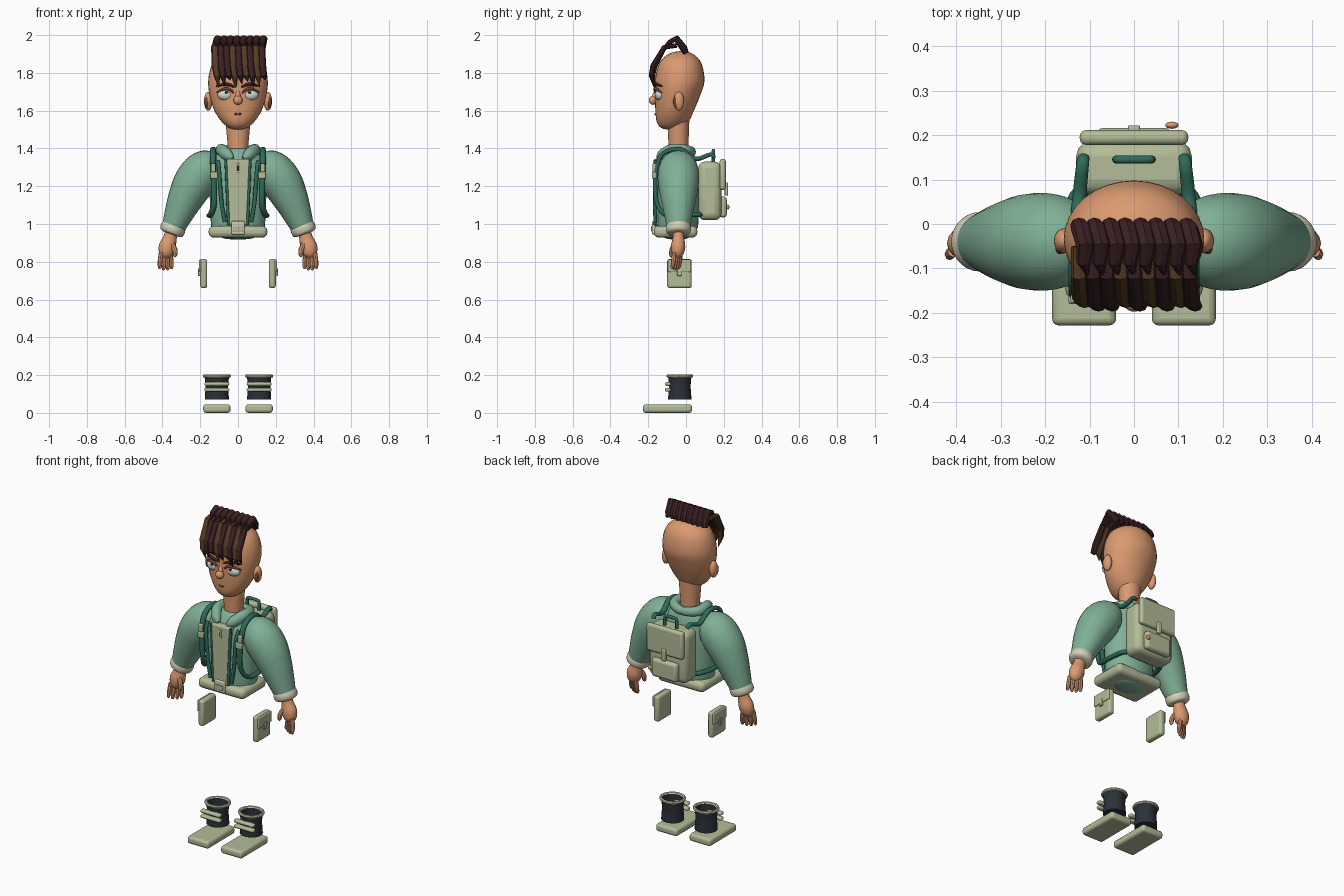
import bpy, bmesh, math
from mathutils import Vector, Matrix

cube = bpy.data.objects.get("Cube")
if cube:
    bpy.data.objects.remove(cube, do_unlink=True)


def material(name, code):
    def lin(c):
        return c / 12.92 if c <= 0.04045 else ((c + 0.055) / 1.055) ** 2.4
    col = [lin(int(code[i:i + 2], 16) / 255) for i in (0, 2, 4)] + [1]
    m = bpy.data.materials.new(name)
    m.use_nodes = True
    m.diffuse_color = col
    m.node_tree.nodes["Principled BSDF"].inputs["Base Color"].default_value = col
    return m


skin = material("skin", "DB9A70")
green = material("jacket_green", "80B096")
sage = material("sage_canvas", "B3BC98")
teal = material("dark_teal_strap", "2F6B59")
hair = material("dark_hair", "3B2023")
streak = material("brown_hair", "553C24")
navy = material("boot_navy", "2A3138")
cream = material("cream_trim", "D2CDB4")
white = material("eye_white", "D0D8D0")
brown = material("deep_brown", "74452F")


def finish(name, bm, mat, smooth=True, bevel=0):
    bmesh.ops.recalc_face_normals(bm, faces=bm.faces)
    me = bpy.data.meshes.new(name)
    bm.to_mesh(me)
    bm.free()
    me.materials.append(mat)
    ob = bpy.data.objects.new(name, me)
    bpy.context.collection.objects.link(ob)
    if bevel:
        mod = ob.modifiers.new("Rounding", 'BEVEL')
        mod.width, mod.segments = bevel, 3
    if smooth:
        bpy.ops.object.select_all(action='DESELECT')
        ob.select_set(True)
        bpy.context.view_layer.objects.active = ob
        bpy.ops.object.shade_smooth_by_angle(angle=math.radians(40))
    return ob


def box(name, lo, hi, mat, bevel=0.012, taper=1.0):
    """Rounded box between two corners; taper narrows the bottom in x."""
    lo, hi = Vector(lo), Vector(hi)
    bm = bmesh.new()
    bmesh.ops.create_cube(bm, size=1)
    for v in bm.verts:
        if v.co.z < 0:
            v.co.x *= taper
        v.co = (lo + hi) / 2 + v.co * (hi - lo)
    return finish(name, bm, mat, True, bevel)


def ball(name, loc, radii, mat):
    bm = bmesh.new()
    bmesh.ops.create_uvsphere(bm, u_segments=24, v_segments=14, radius=1)
    bmesh.ops.transform(bm, verts=bm.verts,
                        matrix=Matrix.Translation(loc) @ Matrix.Diagonal((*radii, 1)))
    return finish(name, bm, mat)


def resample(rows, steps):
    """Catmull-Rom interpolation of rows of numbers."""
    rows = [Vector(r) for r in rows]
    out = []
    for i in range(len(rows) - 1):
        b, c = rows[i], rows[i + 1]
        a, d = rows[max(i - 1, 0)], rows[min(i + 2, len(rows) - 1)]
        for k in range(steps):
            t = k / steps
            out.append(b + (c - a) * (t / 2) + (2 * a - 5 * b + 4 * c - d) * (t * t / 2)
                       + (3 * b - a - 3 * c + d) * (t ** 3 / 2))
    return out + [rows[-1]]


def skin_rings(name, rings, mat, smooth=True):
    bm = bmesh.new()
    loops = [[bm.verts.new(p) for p in ring] for ring in rings]
    n = len(loops[0])
    for a, b in zip(loops, loops[1:]):
        for i in range(n):
            bm.faces.new((a[i], a[(i + 1) % n], b[(i + 1) % n], b[i]))
    bm.faces.new(loops[0])
    bm.faces.new(loops[-1])
    return finish(name, bm, mat, smooth)


def loft(name, rows, mat, x=0, steps=4, sides=32):
    """Level elliptical rings from rows of (z, centre y, x radius, y radius)."""
    turn = [2 * math.pi * i / sides for i in range(sides)]
    return skin_rings(name, [[(x + max(rx, .001) * math.cos(a), cy + max(ry, .001) * math.sin(a), z)
                              for a in turn] for z, cy, rx, ry in resample(rows, steps)], mat)


def tube(name, rows, mat, wide=1.0, steps=4, sides=12, smooth=True, side=(0, 1, 0)):
    """Round sweep along rows of (x, y, z, radius); wide stretches it along side."""
    pts = resample(rows, steps)
    rings = []
    for i, p in enumerate(pts):
        t = (pts[min(i + 1, len(pts) - 1)] - pts[max(i - 1, 0)]).to_3d().normalized()
        u = Vector(side)
        u = (u - t * u.dot(t)).normalized()
        v = t.cross(u)
        r = max(p[3], .001)
        rings.append([p.to_3d() + u * (r * wide * math.cos(a)) + v * (r * math.sin(a))
                      for a in (2 * math.pi * k / sides for k in range(sides))])
    return skin_rings(name, rings, mat, smooth)


# Head and neck
loft("head", [(1.498, -.085, 0, 0), (1.508, -.085, .045, .045), (1.54, -.072, .085, .083),
              (1.60, -.06, .125, .102), (1.68, -.045, .15, .12), (1.75, -.034, .158, .131),
              (1.82, -.031, .147, .122), (1.87, -.029, .12, .1), (1.905, -.027, .065, .055),
              (1.916, -.027, 0, 0)], skin)
loft("neck", [(1.33, -.04, .05, .05), (1.42, -.04, .055, .053), (1.56, -.04, .068, .058)], skin)
ball("nose", (0, -.175, 1.655), (.024, .022, .024), skin)
tube("nose_bridge", [(0, -.15, 1.72, .01), (0, -.172, 1.66, .015)], skin)
tube("mouth", [(-.038, -.142, 1.587, .003), (0, -.163, 1.581, .005), (.038, -.142, 1.587, .003)],
     brown, side=(0, 0, 1))

# Jacket body
loft("jacket_body", [(.917, -.05, 0, 0), (.925, -.05, .08, .06), (.96, -.05, .13, .098),
                     (1.0, -.045, .143, .11), (1.15, -.045, .15, .112), (1.28, -.045, .15, .108),
                     (1.35, -.043, .13, .092), (1.39, -.04, .085, .07), (1.40, -.04, .05, .05)], green)
box("front_panel", (-.063, -.17, .99), (.063, -.12, 1.345), sage, .01, .8)
box("zip_pull", (-.009, -.176, 1.27), (.009, -.168, 1.32), cream, .003)
box("zip_pull_slot", (-.004, -.178, 1.28), (.004, -.174, 1.31), brown, .001)
box("waist_belt", (-.155, -.17, .928), (.155, .06, .99), sage, .025)
box("belt_buckle", (-.035, -.18, .945), (.035, -.16, 1.015), cream, .006)
box("belt_buckle_plate", (-.027, -.184, .96), (.027, -.176, .99), sage, .003)

# Backpack
box("backpack_body", (-.13, .065, 1.02), (.13, .187, 1.33), sage, .035)
box("backpack_flap", (-.122, .178, 1.18), (.122, .211, 1.345), sage, .014)
box("backpack_pocket", (-.085, .175, 1.035), (.085, .216, 1.145), sage, .016)
box("backpack_clasp", (-.014, .205, 1.15), (.014, .222, 1.22), sage, .005)
ball("backpack_button", (.085, .222, 1.09), (.015, .008, .013), skin)
tube("backpack_handle", [(-.04, .145, 1.32, .009), (-.039, .145, 1.375, .009),
                         (-.028, .145, 1.387, .009), (.028, .145, 1.387, .009),
                         (.039, .145, 1.375, .009), (.04, .145, 1.32, .009)], teal, side=(0, 1, 0))

for s, tag in ((1, "left_"), (-1, "right_")):
    # Ears and eyes
    ball(tag + "ear", (s * .158, -.038, 1.65), (.022, .028, .05), skin)
    ball(tag + "ear_hollow", (s * .166, -.054, 1.645), (.011, .014, .032), brown)
    ball(tag + "eye", (s * .065, -.138, 1.683), (.043, .027, .03), white)
    ball(tag + "pupil", (s * .062, -.161, 1.697), (.008, .006, .008), hair)
    tube(tag + "upper_lid", [(s * .02, -.158, 1.69, .004), (s * .04, -.166, 1.71, .007),
                             (s * .07, -.16, 1.716, .008), (s * .112, -.13, 1.696, .004)],
         brown, side=(0, 0, 1))
    tube(tag + "eyebrow", [(s * .018, -.163, 1.725, .005), (s * .06, -.163, 1.74, .009),
                           (s * .115, -.125, 1.73, .004)], hair, side=(0, 0, 1))

    # Sleeve, cuff and collar
    tube(tag + "sleeve", [(s * .105, -.04, 1.305, .06), (s * .135, -.04, 1.30, .092),
                          (s * .185, -.04, 1.277, .108), (s * .235, -.04, 1.215, .108),
                          (s * .28, -.04, 1.13, .093), (s * .315, -.04, 1.05, .076),
                          (s * .345, -.04, .975, .06)], green, sides=28, steps=5)
    tube(tag + "cuff", [(s * .336, -.04, .998, .05), (s * .338, -.04, .995, .062),
                        (s * .345, -.04, .975, .067), (s * .353, -.04, .955, .062),
                        (s * .356, -.04, .947, .045)], cream, sides=28)
    tube(tag + "collar", [(s * .03, -.145, 1.345, .012), (s * .055, -.125, 1.365, .028),
                          (s * .085, -.075, 1.39, .03), (s * .085, -.01, 1.39, .028),
                          (s * .04, .025, 1.385, .024), (0, .03, 1.38, .022)], green,
         side=(0, 0, 1), wide=1.1)

    # Hand with fingers and thumb
    tube(tag + "hand", [(s * .352, -.04, .96, .033), (s * .36, -.04, .925, .036),
                        (s * .374, -.042, .88, .045), (s * .382, -.046, .84, .036),
                        (s * .384, -.048, .82, .015)], skin, wide=.85, sides=16)
    for i in range(4):
        f = i - 1.5
        x, y, z = .383 + .016 * f, -.05 - .011 * f, .752 + .006 * abs(f)
        tube(tag + "finger_%d" % (i + 1), [(s * x, y + .004, .85, .012), (s * (x + .004 * f), y, .80, .0125),
                                           (s * (x + .005 * f), y - .006, z + .008, .009),
                                           (s * (x + .005 * f), y - .007, z, .002)], skin, sides=8)
    tube(tag + "thumb", [(s * .352, -.06, .90, .012), (s * .335, -.073, .865, .014),
                         (s * .333, -.078, .835, .011), (s * .333, -.078, .824, .002)], skin, sides=8)

    # Backpack straps, clips and panel piping
    tube(tag + "shoulder_strap", [(s * .113, .15, 1.35, .01), (s * .116, .13, 1.368, .011),
                                  (s * .124, .05, 1.345, .012), (s * .13, -.03, 1.395, .012),
                                  (s * .132, -.12, 1.375, .012), (s * .131, -.155, 1.30, .012),
                                  (s * .127, -.162, 1.18, .012), (s * .128, -.15, 1.10, .012),
                                  (s * .145, -.11, 1.05, .012), (s * .152, -.04, 1.045, .012),
                                  (s * .135, .05, 1.05, .013), (s * .11, .08, 1.05, .012)],
         teal, side=(s, .02, .03), wide=1.3)
    tube(tag + "chest_strap", [(s * .105, -.14, 1.335, .009), (s * .1, -.163, 1.28, .011),
                               (s * .088, -.163, 1.12, .011), (s * .07, -.163, 1.01, .01)],
         teal, side=(1, 0, 0))
    box(tag + "strap_clip", (s * .127 - .02, -.18, 1.24), (s * .127 + .02, -.158, 1.275), sage, .005)
    box(tag + "strap_pad", (s * .131 - .012, -.178, 1.275), (s * .131 + .012, -.155, 1.32), sage, .005)
    tube(tag + "panel_piping", [(s * .064, -.163, 1.34, .008), (s * .05, -.165, .995, .008)],
         teal, side=(1, 0, 0))

    # Hip pouch
    a, b = sorted((s * .163, s * .2))
    box(tag + "pouch", (a, -.1, .66), (b, .03, .815), sage, .014)
    a, b = sorted((s * .195, s * .207))
    box(tag + "pouch_flap", (a, -.097, .745), (b, .027, .812), sage, .005)
    a, b = sorted((s * .2, s * .211))
    box(tag + "pouch_clasp", (a, -.047, .725), (b, -.023, .765), sage, .003)

    # Boot
    x = s * .112
    box(tag + "sole", (x - .072, -.228, 0), (x + .072, .032, .045), sage, .015)
    loft(tag + "boot_shaft", [(.07, -.033, .064, .062), (.09, -.033, .063, .061), (.14, -.033, .059, .057),
                              (.195, -.033, .065, .062), (.195, -.033, .056, .053),
                              (.085, -.033, .052, .05)], navy, x, steps=1)
    ring = [(x + .066 * math.cos(t), -.033 + .062 * math.sin(t), .195, .009)
            for t in (2 * math.pi * k / 32 for k in range(33))]
    tube(tag + "boot_rim", ring, cream, steps=1, sides=8, side=(0, 0, 1))
    for z in (.122, .153):
        box(tag + "boot_strap", (x - .066, -.112, z - .01), (x + .066, -.08, z + .01), sage, .009)

# Swept crest on top of the head
for i in range(8):
    x = -.125 + .0345 * i
    tube("crest_lock_%d" % (i + 1), [(x, .0, 1.905, .016), (x + .006, -.012, 1.93, .02),
                                     (x + .018, -.052, 1.982, .019), (x + .012, -.085, 1.963, .014),
                                     (x + .022, -.12, 1.937, .001)],
         hair, wide=1.15, steps=1, sides=8, smooth=False, side=(1, 0, 0))

# Fringe hanging over the forehead, with a few lighter locks set behind
for i in range(9):
    x = -.125 + .031 * i
    light = i in (0, 3, 5, 7)
    back = .008 if light else 0
    drop = .02 * (i % 3) - .008 * (i % 2)
    tube("fringe_lock_%d" % (i + 1), [(x, -.05, 1.945, .012), (x + .002, -.115, 1.935, .014),
                                      (x + .006, -.175 + back, 1.835, .015),
                                      (x + .014, -.184 + back, 1.785, .013),
                                      (x + .022, -.17 + back, 1.722 + drop, .001)],
         streak if light else hair, wide=1.35, steps=1, sides=8, smooth=False, side=(1, 0, 0))
